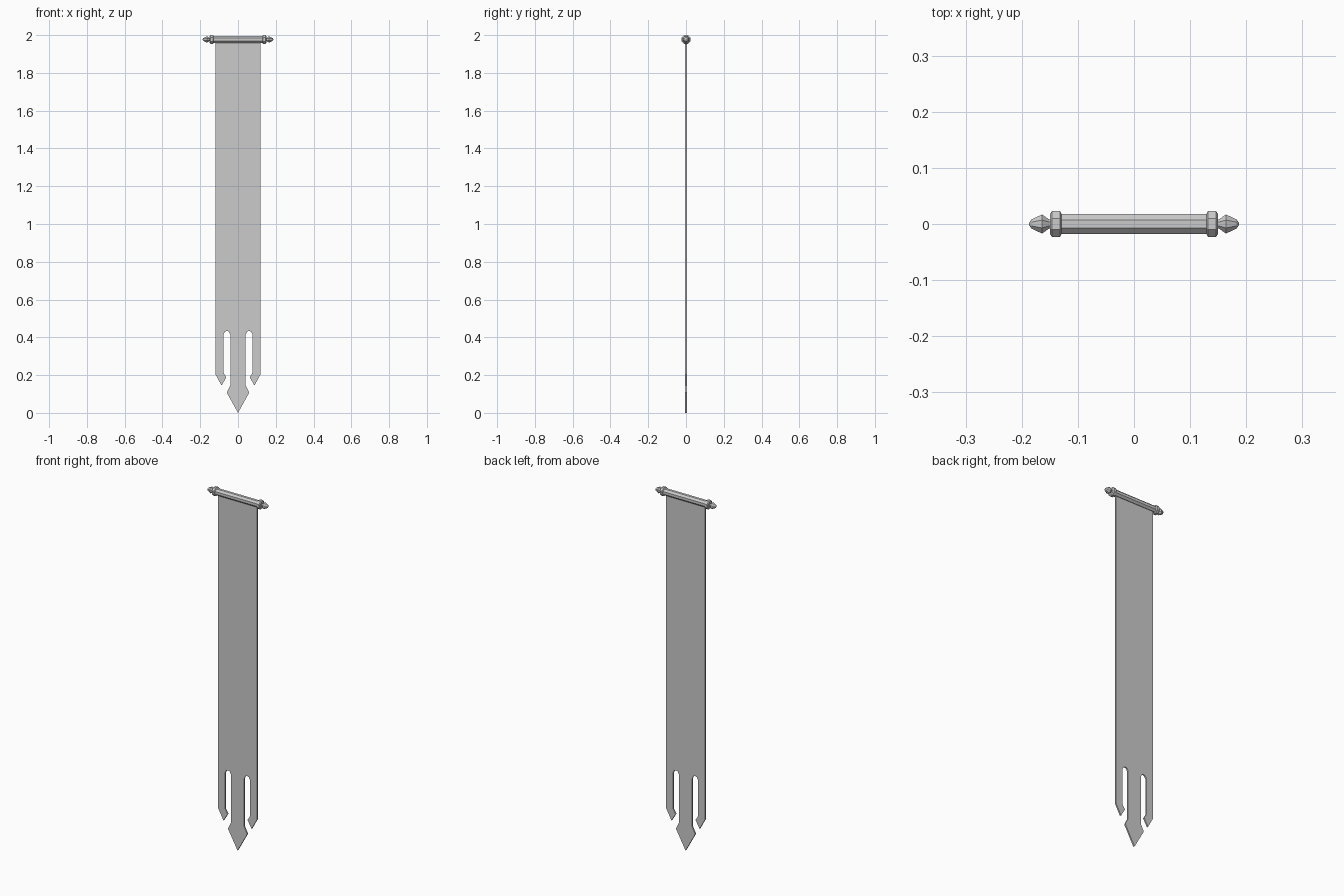
import bpy, bmesh, math

if "Cube" in bpy.data.objects:
    bpy.data.objects.remove(bpy.data.objects["Cube"])

ROD_Z = 1.977
SIDES = 8


def make_object(name, bm):
    bmesh.ops.recalc_face_normals(bm, faces=bm.faces)
    mesh = bpy.data.meshes.new(name)
    bm.to_mesh(mesh)
    bm.free()
    obj = bpy.data.objects.new(name, mesh)
    bpy.context.collection.objects.link(obj)
    return obj


def lathe_x(name, profile):
    """Turn (x, radius) points around the rod axis, closing both ends."""
    bm = bmesh.new()
    rings = []
    for x, r in profile:
        r /= math.cos(math.pi / SIDES)
        angles = [2 * math.pi * (i + 0.5) / SIDES for i in range(SIDES)]
        rings.append([bm.verts.new((x, r * math.cos(a), ROD_Z + r * math.sin(a)))
                      for a in angles])
    for a, b in zip(rings, rings[1:]):
        for i in range(SIDES):
            j = (i + 1) % SIDES
            bm.faces.new((a[i], a[j], b[j], b[i]))
    bm.faces.new(rings[0])
    bm.faces.new(rings[-1])
    return make_object(name, bm)


# Cloth banner: half outline from the centre tip, around the slot, to the top
half = [(0, 0), (0.06, 0.108), (0.041, 0.145), (0.041, 0.415), (0.048, 0.43),
        (0.059, 0.434), (0.07, 0.43), (0.077, 0.415), (0.077, 0.213),
        (0.062, 0.188), (0.087, 0.145), (0.12, 0.205), (0.12, ROD_Z), (0, ROD_Z)]
T = 0.004
bm = bmesh.new()
for side in (1, -1):
    front = bm.faces.new([bm.verts.new((side * x, -T, z)) for x, z in half])
    bm.normal_update()
    grown = bmesh.ops.extrude_face_region(bm, geom=[front], use_keep_orig=True)
    moved = [v for v in grown["geom"] if isinstance(v, bmesh.types.BMVert)]
    bmesh.ops.translate(bm, vec=(0, 2 * T, 0), verts=moved)
# Weld the halves and drop the internal centre wall
inner = [f for f in bm.faces if all(abs(v.co.x) < 1e-6 for v in f.verts)]
bmesh.ops.delete(bm, geom=inner, context='FACES_ONLY')
bmesh.ops.remove_doubles(bm, verts=bm.verts, dist=1e-5)
make_object("banner_cloth", bm)

# Hanging rod
lathe_x("rod", [(-0.132, 0.0175), (0.132, 0.0175)])

# Collar and pointed finial on each end
for label, s in (("right", 1), ("left", -1)):
    lathe_x(label + "_collar", [(s * x, r) for x, r in
            [(0.129, 0.018), (0.132, 0.023), (0.146, 0.023), (0.150, 0.018)]])
    lathe_x(label + "_finial", [(s * x, r) for x, r in
            [(0.146, 0.008), (0.151, 0.008), (0.164, 0.017),
             (0.183, 0.008), (0.187, 0.002)]])
